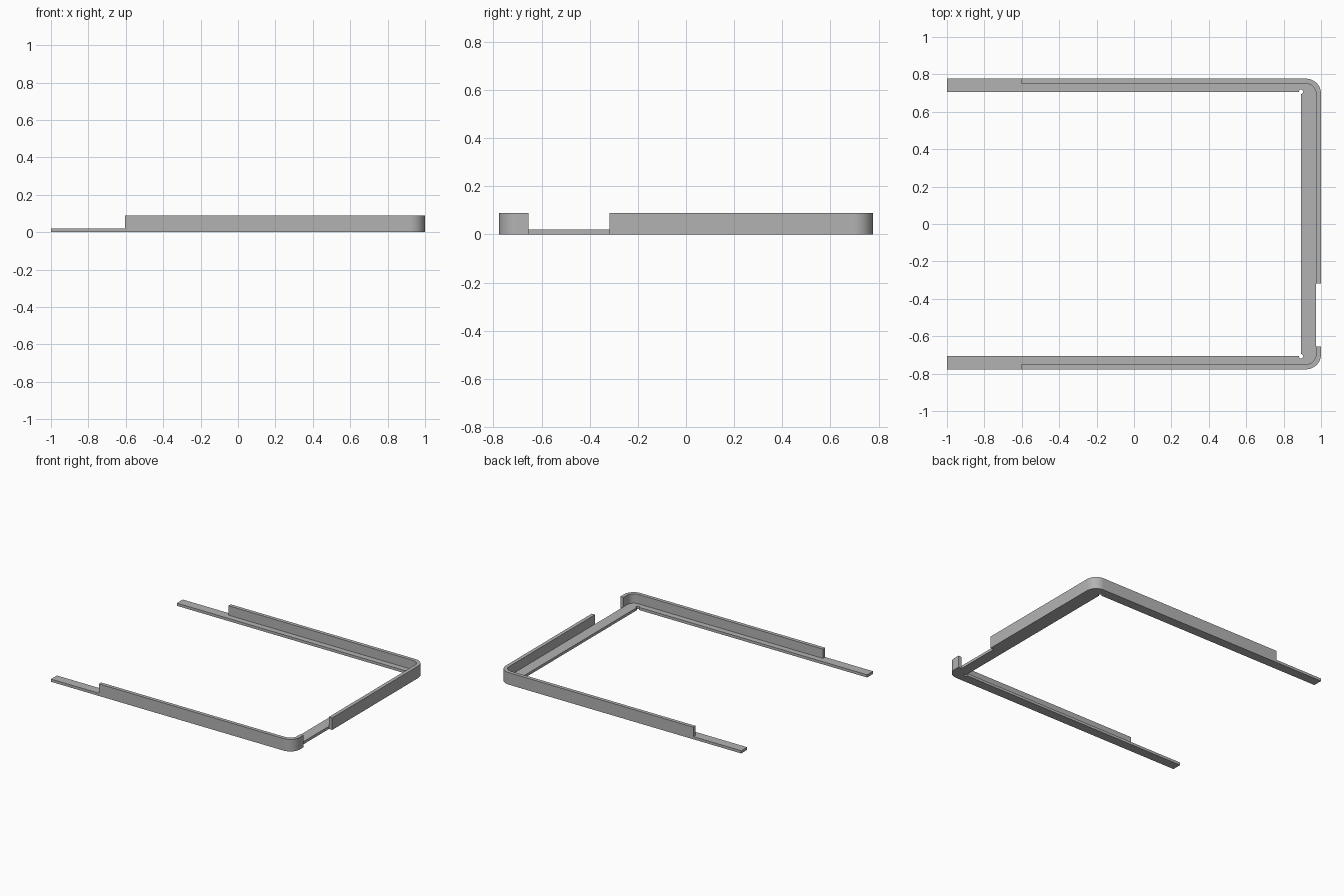
import bpy, bmesh, math

if "Cube" in bpy.data.objects:
    bpy.data.objects.remove(bpy.data.objects["Cube"])

X, Y = 1.0, 0.777            # outer right edge and half depth
T = 0.027                    # wall thickness
R = 0.08                     # outer corner radius
IX, IY = 0.893, 0.707        # inner edge of the ledge
BASE_H, WALL_H = 0.02, 0.09
WALL_START = -0.605          # where the side walls begin
GAP_LO, GAP_HI = -0.655, -0.318   # opening in the right wall

grey = bpy.data.materials.new("plain grey")
grey.diffuse_color = (0.45, 0.45, 0.45, 1)
grey.use_nodes = True
grey.node_tree.nodes["Principled BSDF"].inputs["Base Color"].default_value = grey.diffuse_color


def arc(cx, cy, r, a0, a1, n=12):
    return [(cx + r * math.cos(math.radians(a0 + (a1 - a0) * i / n)),
             cy + r * math.sin(math.radians(a0 + (a1 - a0) * i / n)))
            for i in range(n + 1)]


def prism(name, outline, height):
    """Extrude a flat outline up from the ground."""
    bm = bmesh.new()
    face = bm.faces.new([bm.verts.new((x, y, 0)) for x, y in outline])
    top = bmesh.ops.extrude_face_region(bm, geom=[face])["geom"]
    bmesh.ops.translate(bm, vec=(0, 0, height),
                        verts=[v for v in top if isinstance(v, bmesh.types.BMVert)])
    bmesh.ops.recalc_face_normals(bm, faces=bm.faces)
    mesh = bpy.data.meshes.new(name)
    bm.to_mesh(mesh)
    bm.free()
    mesh.materials.append(grey)
    obj = bpy.data.objects.new(name, mesh)
    bpy.context.collection.objects.link(obj)
    return obj


CX, CY = X - R, Y - R        # corner centre
front_corner = arc(CX, -CY, R, -90, 0)
back_corner = arc(CX, CY, R, 0, 90)

# flat U-shaped ledge, with a recess at the opening and round inner corner reliefs
ledge = prism("frame",
              [(-1, -Y)] + front_corner
              + [(X, GAP_LO), (X - T, GAP_LO), (X - T, GAP_HI), (X, GAP_HI)]
              + back_corner + [(-1, Y), (-1, IY)]
              + arc(IX, IY, 0.012, 180, -90)
              + arc(IX, -IY, 0.012, 90, -180) + [(-1, -IY)], BASE_H)

# raised rim walls on either side of the opening
front_wall = prism("front_wall",
                   [(WALL_START, -Y)] + front_corner + [(X, GAP_LO), (X - T, GAP_LO)]
                   + arc(CX, -CY, R - T, 0, -90) + [(WALL_START, T - Y)], WALL_H)
back_wall = prism("back_wall",
                  [(X - T, GAP_HI), (X, GAP_HI)] + back_corner
                  + [(WALL_START, Y), (WALL_START, Y - T)]
                  + arc(CX, CY, R - T, 90, 0), WALL_H)

# fuse the walls with the ledge
bpy.context.view_layer.objects.active = ledge
ledge.select_set(True)
for wall in (front_wall, back_wall):
    mod = ledge.modifiers.new("join " + wall.name, 'BOOLEAN')
    mod.operation, mod.solver, mod.object = 'UNION', 'EXACT', wall
    bpy.ops.object.modifier_apply(modifier=mod.name)
    bpy.data.objects.remove(wall)
bpy.ops.object.shade_smooth_by_angle(angle=math.radians(30))
